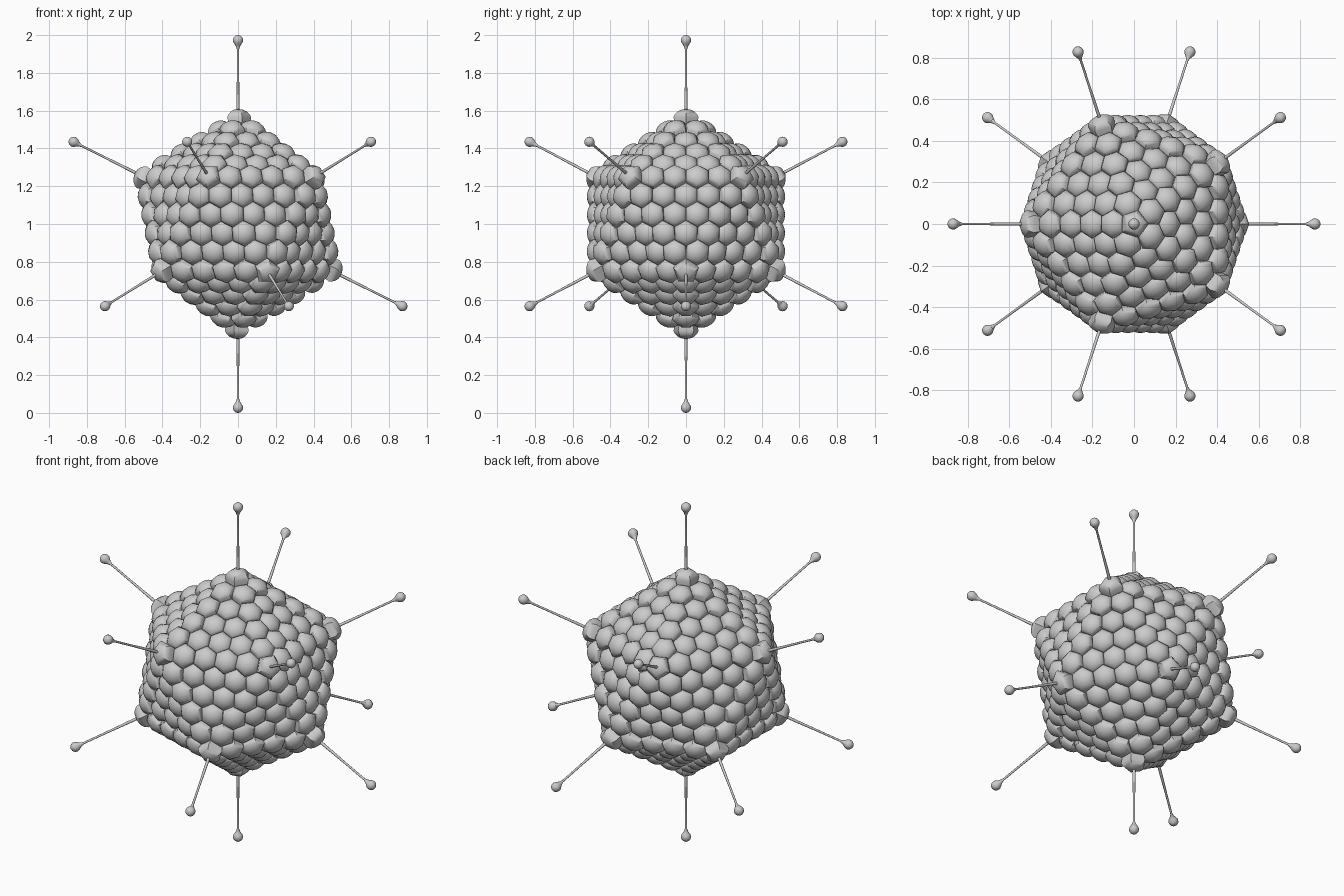
import bpy, bmesh
from math import pi, cos, sin, sqrt, radians
from itertools import combinations
from mathutils import Vector, Matrix

if "Cube" in bpy.data.objects:
    bpy.data.objects.remove(bpy.data.objects["Cube"])

R = 0.565            # shell corner radius
STEPS = 5            # units along each shell edge
CENTRE = Vector((0, 0, 1))

# Icosahedron corner directions, one axis vertical
corners = [Vector((0, 0, 1)), Vector((0, 0, -1))]
for k in range(5):
    for start, h in ((36, 1), (0, -1)):
        a = radians(start + 72 * k)
        corners.append(Vector((2 * cos(a), 2 * sin(a), h)) / sqrt(5))
faces = [t for t in combinations(corners, 3)
         if all((p - q).length < 1.1 for p, q in combinations(t, 2))]


def finish(bm, name, angle=40):
    bmesh.ops.recalc_face_normals(bm, faces=bm.faces)
    me = bpy.data.meshes.new(name)
    bm.to_mesh(me)
    bm.free()
    ob = bpy.data.objects.new(name, me)
    ob.location = CENTRE
    bpy.context.collection.objects.link(ob)
    bpy.ops.object.select_all(action='DESELECT')
    ob.select_set(True)
    bpy.context.view_layer.objects.active = ob
    bpy.ops.object.shade_smooth_by_angle(angle=radians(angle))
    return ob


def add_rings(bm, mat, profile, n, phase=0.0):
    """Closed n-sided solid from (radius, height) rings along local z."""
    rings = [[bm.verts.new(mat @ Vector((r * cos(phase + 2 * pi * i / n),
                                         r * sin(phase + 2 * pi * i / n), h)))
              for i in range(n)] for r, h in profile]
    for a, b in zip(rings, rings[1:]):
        for i in range(n):
            j = (i + 1) % n
            bm.faces.new((a[i], a[j], b[j], b[i]))
    bm.faces.new(rings[0][::-1])
    bm.faces.new(rings[-1])


def frame(origin, z, x_hint):
    z = z.normalized()
    x = (x_hint - z * x_hint.dot(z)).normalized()
    y = z.cross(x)
    m = Matrix((x, y, z)).transposed().to_4x4()
    m.translation = origin
    return m


# Lattice of shell units: position, summed face normal, neighbour direction
sites = {}
for a, b, c in faces:
    nrm = (a + b + c).normalized()
    for i in range(STEPS + 1):
        for j in range(STEPS + 1 - i):
            p = (a * i + b * j + c * (STEPS - i - j)) / STEPS
            key = tuple(round(v, 3) + 0.0 for v in p)
            site = sites.setdefault(key, [p, Vector(), b - a, False])
            site[1] += nrm
            if STEPS in (i, j, STEPS - i - j):
                site[3] = True
                site[2] = (a + b + c) - p

# Domed shell units, hexagonal with pentagonal ones at the corners
DOME = [(0.056, -0.06), (0.070, 0.0), (0.061, 0.017), (0.046, 0.031),
        (0.026, 0.040), (0.008, 0.043)]
bm = bmesh.new()
for p, nrm, ref, corner in sites.values():
    n = 5 if corner else 6
    z = nrm.normalized() + p.normalized()
    # corner reference already points at a face middle
    phase = 0 if corner else pi / 6
    add_rings(bm, frame(p * R, z, ref), DOME, n, phase)
finish(bm, "shell_units", 50)

# Solid core behind the units
bm = bmesh.new()
for v in corners:
    bm.verts.new(v * (R - 0.03))
bmesh.ops.convex_hull(bm, input=bm.verts)
finish(bm, "shell_core", 10)

# Thin fibres with a rounded knob at every corner
FIBRE = [(0.009, 0.54), (0.008, 0.64), (0.006, 0.80), (0.006, 0.925), (0.012, 0.942)]
KNOB = [(0.012, 0.942)] + [(0.027 * sin(t), 0.973 - 0.027 * cos(t))
                           for t in [radians(d) for d in range(50, 171, 20)]] + [(0.002, 1.0)]
shafts, knobs = bmesh.new(), bmesh.new()
for v in corners:
    hint = Vector((1, 0, 0)) if abs(v.z) > 0.9 else Vector((0, 0, 1))
    m = frame(Vector(), v, hint)
    add_rings(shafts, m, FIBRE, 10)
    add_rings(knobs, m, KNOB, 16)
finish(shafts, "fibre_shafts")
finish(knobs, "fibre_knobs")
